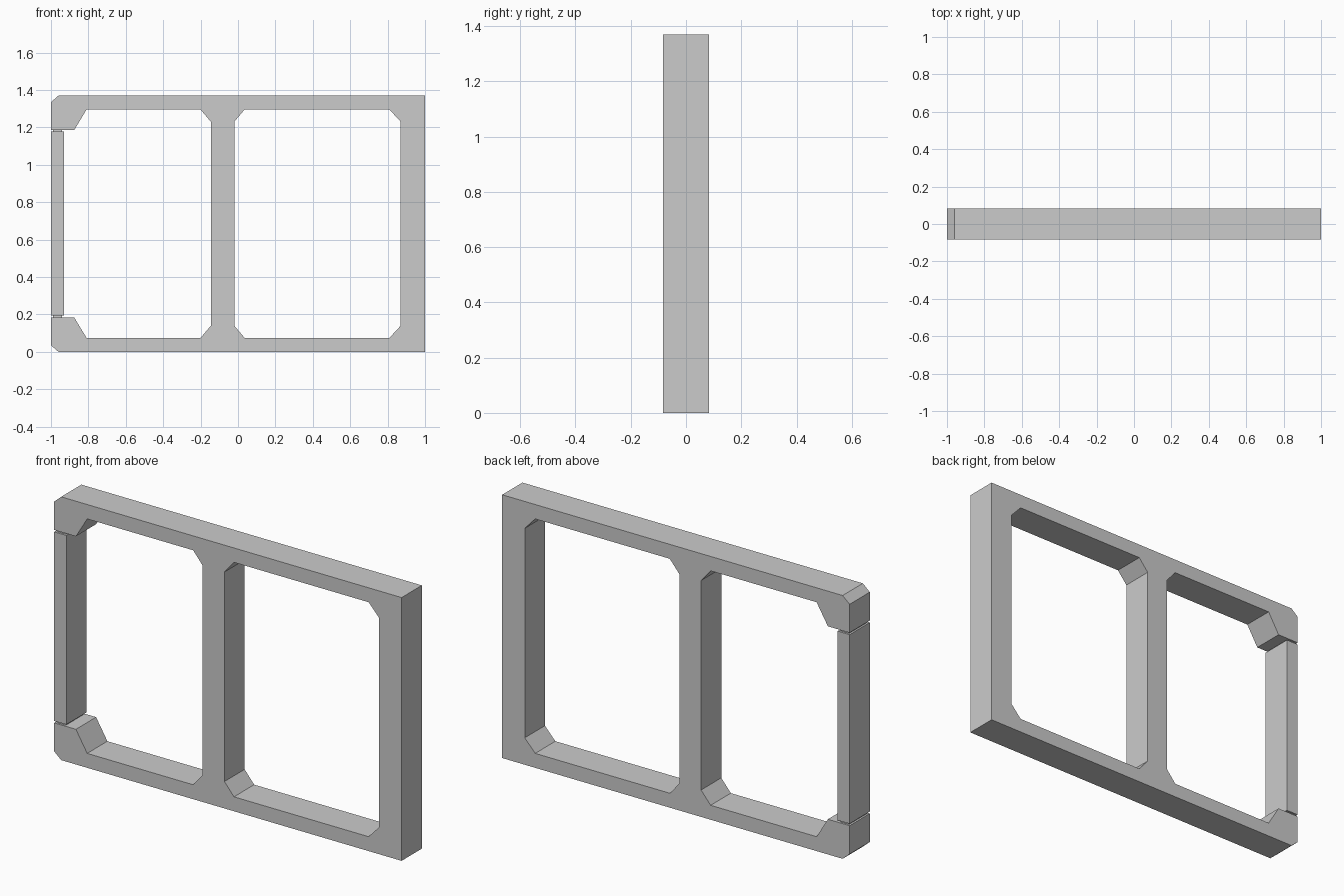
import bpy, math

if "Cube" in bpy.data.objects:
    bpy.data.objects.remove(bpy.data.objects["Cube"])

DEPTH = 0.083   # half thickness in y
MID = 0.685     # height of the horizontal symmetry line


def mirrored(upper):
    """Close an upper-half path by reflecting it about the mid height."""
    return upper + [(x, 2 * MID - z) for x, z in reversed(upper)]


def plate(name, loops, half_depth):
    """Extruded front-view profile; further loops become openings."""
    curve = bpy.data.curves.new(name, 'CURVE')
    curve.dimensions = '2D'
    curve.fill_mode = 'BOTH'
    curve.extrude = half_depth
    for loop in loops:
        spline = curve.splines.new('POLY')
        spline.points.add(len(loop) - 1)
        for point, (x, z) in zip(spline.points, loop):
            point.co = (x, z, 0, 1)
        spline.use_cyclic_u = True
    obj = bpy.data.objects.new(name, curve)
    bpy.context.collection.objects.link(obj)
    obj.rotation_euler.x = math.radians(90)
    bpy.ops.object.select_all(action='DESELECT')
    obj.select_set(True)
    bpy.context.view_layer.objects.active = obj
    bpy.ops.object.convert(target='MESH')
    obj = bpy.context.object
    bpy.ops.object.transform_apply(location=False, rotation=True, scale=False)
    # weld the caps to the walls
    bpy.ops.object.mode_set(mode='EDIT')
    bpy.ops.mesh.select_all(action='SELECT')
    bpy.ops.mesh.remove_doubles(threshold=0.0005)
    bpy.ops.mesh.normals_make_consistent(inside=False)
    bpy.ops.object.mode_set(mode='OBJECT')
    bpy.ops.object.shade_flat()
    return obj


# main frame: bars, centre and right posts, left corner brackets
outline = mirrored([(-0.145, 1.23), (-0.20, 1.295), (-0.81, 1.295), (-0.875, 1.187),
                    (-1, 1.187), (-1, 1.335), (-0.96, 1.37), (1, 1.37)])
opening = mirrored([(-0.02, 1.23), (0.035, 1.295), (0.81, 1.295), (0.87, 1.23)])
plate("main_frame", [outline, opening], DEPTH)

# left post between the brackets
plate("left_post", [mirrored([(-1, 1.177), (-0.93, 1.177)])], DEPTH)

# recessed necks joining the post to the brackets
for name, z in (("upper_neck", 1.182), ("lower_neck", 0.188)):
    plate(name, [[(-0.99, z - 0.005), (-0.94, z - 0.005),
                  (-0.94, z + 0.005), (-0.99, z + 0.005)]], DEPTH - 0.01)
